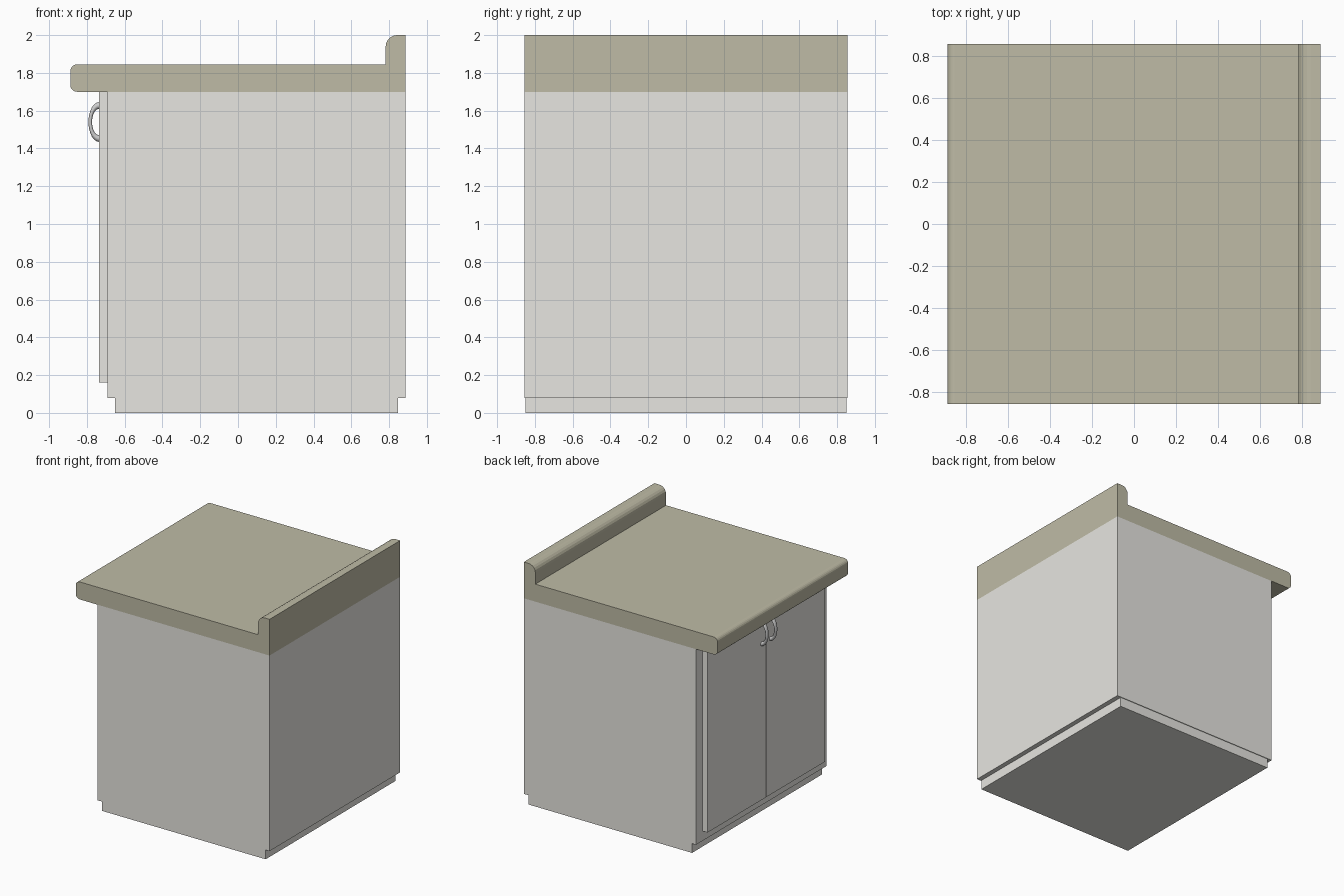
import bpy, bmesh, math

if "Cube" in bpy.data.objects:
    bpy.data.objects.remove(bpy.data.objects["Cube"])


def material(name, rgb):
    m = bpy.data.materials.new(name)
    m.diffuse_color = (*rgb, 1)
    m.use_nodes = True
    m.node_tree.nodes["Principled BSDF"].inputs["Base Color"].default_value = m.diffuse_color
    return m


IVORY = material("ivory_paint", (0.80, 0.79, 0.75))
OLIVE = material("olive_worktop", (0.52, 0.50, 0.38))


def finish(name, bm, mat=None):
    bmesh.ops.recalc_face_normals(bm, faces=bm.faces)
    me = bpy.data.meshes.new(name)
    bm.to_mesh(me)
    bm.free()
    ob = bpy.data.objects.new(name, me)
    bpy.context.collection.objects.link(ob)
    if mat:
        me.materials.append(mat)
    return ob


def box(name, x, y, z, mat):
    bm = bmesh.new()
    bmesh.ops.create_cube(bm, size=1)
    for v in bm.verts:
        v.co = [r[0] if c < 0 else r[1] for c, r in zip(v.co, (x, y, z))]
    return finish(name, bm, mat)


def arc(cx, cz, r, a0, a1, n):
    angles = [math.radians(a0 + (a1 - a0) * i / n) for i in range(n + 1)]
    return [(cx + r * math.cos(a), cz + r * math.sin(a)) for a in angles]


def handle(name, y, rings=16, sides=10):
    # half ring squashed towards the door
    bm = bmesh.new()
    loops = []
    for i in range(rings + 1):
        a = math.pi * i / rings - math.pi / 2
        loop = []
        for j in range(sides):
            b = 2 * math.pi * j / sides
            r = 0.0875 + 0.0175 * math.cos(b)
            loop.append(bm.verts.new((-0.735 - 0.54 * r * math.cos(a),
                                      y + 0.0175 * math.sin(b),
                                      1.54 + r * math.sin(a))))
        loops.append(loop)
    for p, q in zip(loops, loops[1:]):
        for j in range(sides):
            k = (j + 1) % sides
            bm.faces.new((p[j], p[k], q[k], q[j]))
    bm.faces.new(loops[0])
    bm.faces.new(loops[-1])
    ob = finish(name, bm)
    for poly in ob.data.polygons:
        poly.use_smooth = len(poly.vertices) == 4


W = 0.855     # half width along y
BACK = 0.8875

# Cabinet and recessed plinth
box("cabinet_body", (-0.69, BACK), (-W, W), (0.08, 1.70), IVORY)
box("plinth", (-0.65, 0.848), (-0.849, 0.849), (0, 0.08), IVORY)

# Worktop with rounded nose and upstand, one extruded profile
profile = ([(BACK, 1.70)]
           + arc(-0.8525, 1.735, 0.035, 270, 180, 5)
           + arc(-0.8525, 1.81, 0.035, 180, 90, 5)
           + [(0.782, 1.845)]
           + arc(0.842, 1.94, 0.06, 180, 90, 5)
           + [(BACK, 2.0)])
bm = bmesh.new()
face = bm.faces.new([bm.verts.new((x, -W, z)) for x, z in profile])
ext = bmesh.ops.extrude_face_region(bm, geom=[face], use_keep_orig=True)
for g in ext["geom"]:
    if isinstance(g, bmesh.types.BMVert):
        g.co.y = W
finish("worktop", bm, OLIVE)

# Pair of doors with handles near the middle
for side, s in (("left", 1), ("right", -1)):
    box(side + "_door", (-0.735, -0.69), sorted((s * 0.004, s * 0.767)),
        (0.16, 1.70), IVORY)
    handle(side + "_handle", s * 0.057)
